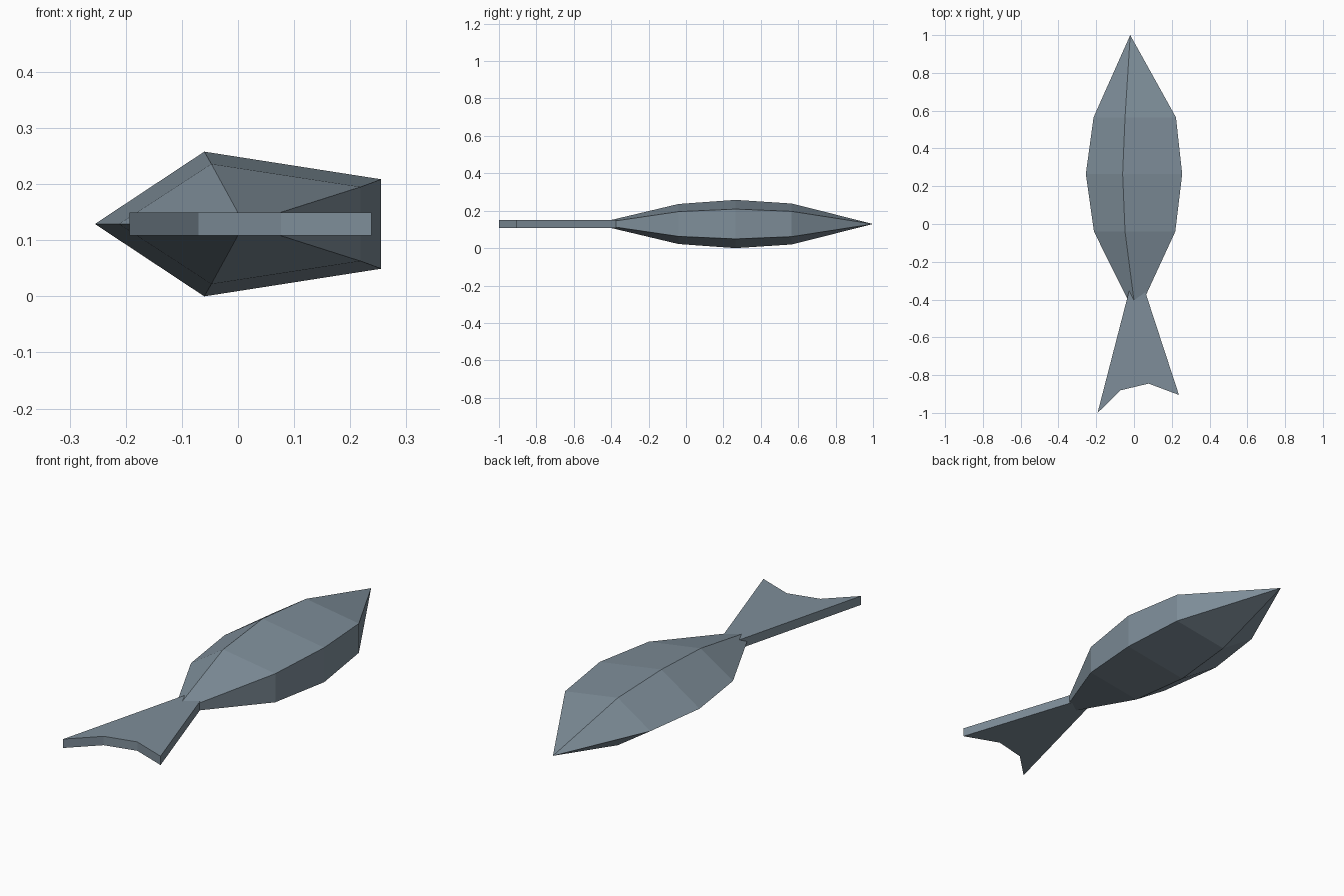
import bpy, bmesh, math

cube = bpy.data.objects.get("Cube")
if cube:
    bpy.data.objects.remove(cube, do_unlink=True)

MID_Z = 0.129


def make_material(name, color):
    mat = bpy.data.materials.new(name)
    mat.use_nodes = True
    mat.diffuse_color = color
    mat.node_tree.nodes["Principled BSDF"].inputs["Base Color"].default_value = color
    return mat


slate = make_material("slate blue grey", (0.21, 0.27, 0.32, 1))


def finish(bm, name):
    bmesh.ops.recalc_face_normals(bm, faces=bm.faces)
    mesh = bpy.data.meshes.new(name)
    bm.to_mesh(mesh)
    bm.free()
    mesh.materials.append(slate)
    obj = bpy.data.objects.new(name, mesh)
    bpy.context.collection.objects.link(obj)
    return obj


def build_body():
    # Five-sided rings: y, centre x, radius across, radius up
    rings = [(-0.04, 0.026, 0.238, 0.1125),
             (0.265, 0.027, 0.282, 0.1356),
             (0.565, 0.027, 0.241, 0.115)]
    sides = 5
    bm = bmesh.new()
    loops = []
    for y, cx, rx, rz in rings:
        loop = []
        for i in range(sides):
            a = math.pi + math.tau * i / sides
            loop.append(bm.verts.new((cx + rx * math.cos(a), y, MID_Z + rz * math.sin(a))))
        loops.append(loop)
    # Pointed ends
    rear_tip = bm.verts.new((0.011, -0.49, MID_Z))
    nose_tip = bm.verts.new((-0.02, 1, MID_Z))
    for i in range(sides):
        j = (i + 1) % sides
        for a, b in zip(loops, loops[1:]):
            bm.faces.new((a[i], a[j], b[j], b[i]))
        bm.faces.new((rear_tip, loops[0][j], loops[0][i]))
        bm.faces.new((nose_tip, loops[-1][i], loops[-1][j]))
    return finish(bm, "body")


def build_tail():
    # Flat forked plate whose narrow end sits inside the body
    outline = [(-0.012, -0.3), (-0.193, -1), (-0.07, -0.88),
               (0.077, -0.845), (0.238, -0.905), (0.04, -0.3)]
    half = 0.0205
    bm = bmesh.new()
    face = bm.faces.new([bm.verts.new((x, y, MID_Z - half)) for x, y in outline])
    grown = bmesh.ops.extrude_face_region(bm, geom=[face])["geom"]
    bmesh.ops.translate(bm, vec=(0, 0, 2 * half),
                        verts=[v for v in grown if isinstance(v, bmesh.types.BMVert)])
    return finish(bm, "tail_fin")


build_body()
build_tail()
